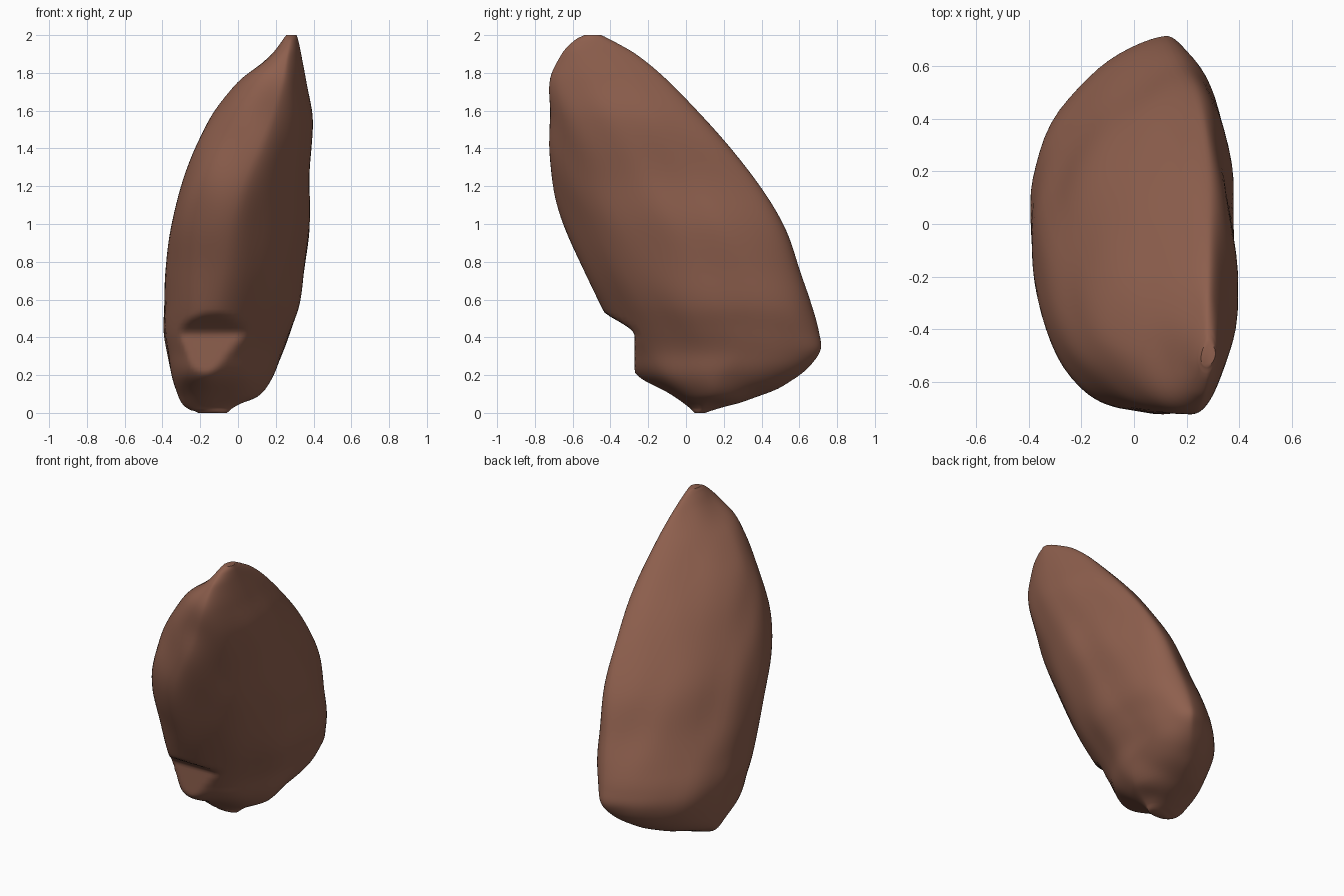
import bpy, bmesh, math
from mathutils import Vector, noise

if "Cube" in bpy.data.objects:
    bpy.data.objects.remove(bpy.data.objects["Cube"])

# Horizontal outlines: z, left x, right x, front y, front x, back y
KEYS = [
    (0.00, -0.21, -0.06, 0.045, -0.13, 0.10),
    (0.04, -0.285, 0.00, 0.00, -0.14, 0.22),
    (0.10, -0.325, 0.11, -0.09, -0.15, 0.42),
    (0.20, -0.36, 0.19, -0.25, -0.16, 0.61),
    (0.32, -0.385, 0.24, -0.32, -0.14, 0.715),
    (0.43, -0.40, 0.285, -0.38, -0.12, 0.71),
    (0.57, -0.39, 0.335, -0.455, -0.11, 0.67),
    (0.75, -0.38, 0.36, -0.54, -0.08, 0.60),
    (1.00, -0.355, 0.385, -0.645, -0.04, 0.515),
    (1.25, -0.285, 0.375, -0.71, 0.04, 0.36),
    (1.55, -0.16, 0.40, -0.72, 0.17, 0.105),
    (1.75, 0.00, 0.365, -0.72, 0.23, -0.08),
    (1.90, 0.175, 0.335, -0.66, 0.26, -0.26),
    (1.97, 0.235, 0.32, -0.59, 0.275, -0.38),
    (2.00, 0.255, 0.31, -0.54, 0.28, -0.45),
]
AROUND, STEPS = 72, 7


def spline(a, b, c, d, t):
    # Cubic blend with uneven key spacing
    h = c[0] - b[0]
    out = []
    for p, q, r, s in zip(a, b, c, d):
        m0 = (r - p) / (c[0] - a[0]) * h
        m1 = (s - q) / (d[0] - b[0]) * h
        out.append((2*t**3 - 3*t*t + 1) * q + (t**3 - 2*t*t + t) * m0
                   + (3*t*t - 2*t**3) * r + (t**3 - t*t) * m1)
    return out


def ramp(z, lo, hi):
    t = min(1, max(0, (z - lo) / (hi - lo)))
    return t * t * (3 - 2 * t)


def outline(row):
    # Four blended arcs: right-back, back-left, left-front and a flat right-front
    z, lx, rx, fy, fx, by = row
    deep = by - fy
    ry = fy + deep * (0.45 + 0.15 * ramp(z, 0, 0.4) - 0.10 * ramp(z, 0.3, 1.5))
    ly = fy + deep * (0.45 - 0.12 * ramp(z, 0.2, 1.4))
    bx = -0.12 + 0.24 * ramp(z, -0.05, 0.35) + 0.16 * ramp(z, 0.3, 1.5)
    bx = min(bx, rx - 0.02)
    ext = [Vector((rx, ry)), Vector((bx, by)), Vector((lx, ly)), Vector((fx, fy))]
    power = [2.0, 1.6, 2.2, 1.65]
    pts, n = [], AROUND // 4
    for q in range(4):
        p, r = ext[q], ext[(q + 1) % 4]
        corner = Vector((p.x, r.y)) if q % 2 == 0 else Vector((r.x, p.y))
        centre = p + r - corner
        for k in range(n):
            a = k / n * math.pi / 2
            u, v = math.cos(a) ** (2 / power[q]), math.sin(a) ** (2 / power[q])
            o = centre + (p - centre) * u + (r - centre) * v
            pts.append(Vector((o.x, o.y, z)))
    return pts


rows = []
for i in range(len(KEYS) - 1):
    a, d = KEYS[max(i - 1, 0)], KEYS[min(i + 2, len(KEYS) - 1)]
    for s in range(STEPS):
        rows.append(spline(a, KEYS[i], KEYS[i + 1], d, s / STEPS))
rows.append(KEYS[-1])

# Rock body skinned from the outlines, with closed ends
bm = bmesh.new()
rings = [[bm.verts.new(p) for p in outline(r)] for r in rows]
for lo, hi in zip(rings, rings[1:]):
    for k in range(AROUND):
        j = (k + 1) % AROUND
        bm.faces.new((lo[k], lo[j], hi[j], hi[k]))
bm.faces.new(rings[0][::-1])
bm.faces.new(rings[-1])
inner = [v for r in rings[2:-2] for v in r]


def relax(times):
    for _ in range(times):
        bmesh.ops.smooth_vert(bm, verts=inner, factor=0.4, use_axis_x=True,
                              use_axis_y=True, use_axis_z=True)


relax(2)
# Gentle weathered undulation stretched along the leaning grain
bmesh.ops.recalc_face_normals(bm, faces=bm.faces)
bm.normal_update()
for ring in rings[3:-3]:
    for v in ring:
        c = v.co
        s = Vector((c.x * 5, (c.y + c.z * 0.5) * 5, c.z * 2))
        v.co = c + v.normal * noise.noise(s) * 0.015

# Chipped notch low on the front: nothing sticks out past this step
for v in inner:
    if v.co.z < 0.57:
        v.co.y = max(v.co.y, -0.272 - 0.19 * ramp(v.co.z, 0.41, 0.57))
relax(1)

mesh = bpy.data.meshes.new("rock")
bm.to_mesh(mesh)
bm.free()
rock = bpy.data.objects.new("rock", mesh)
bpy.context.collection.objects.link(rock)
brown = bpy.data.materials.new("rock brown")
brown.diffuse_color = (0.27, 0.115, 0.075, 1)
brown.use_nodes = True
brown.node_tree.nodes["Principled BSDF"].inputs["Base Color"].default_value = brown.diffuse_color
mesh.materials.append(brown)
bpy.context.view_layer.objects.active = rock
rock.select_set(True)
bpy.ops.object.shade_smooth_by_angle(angle=math.radians(45))
